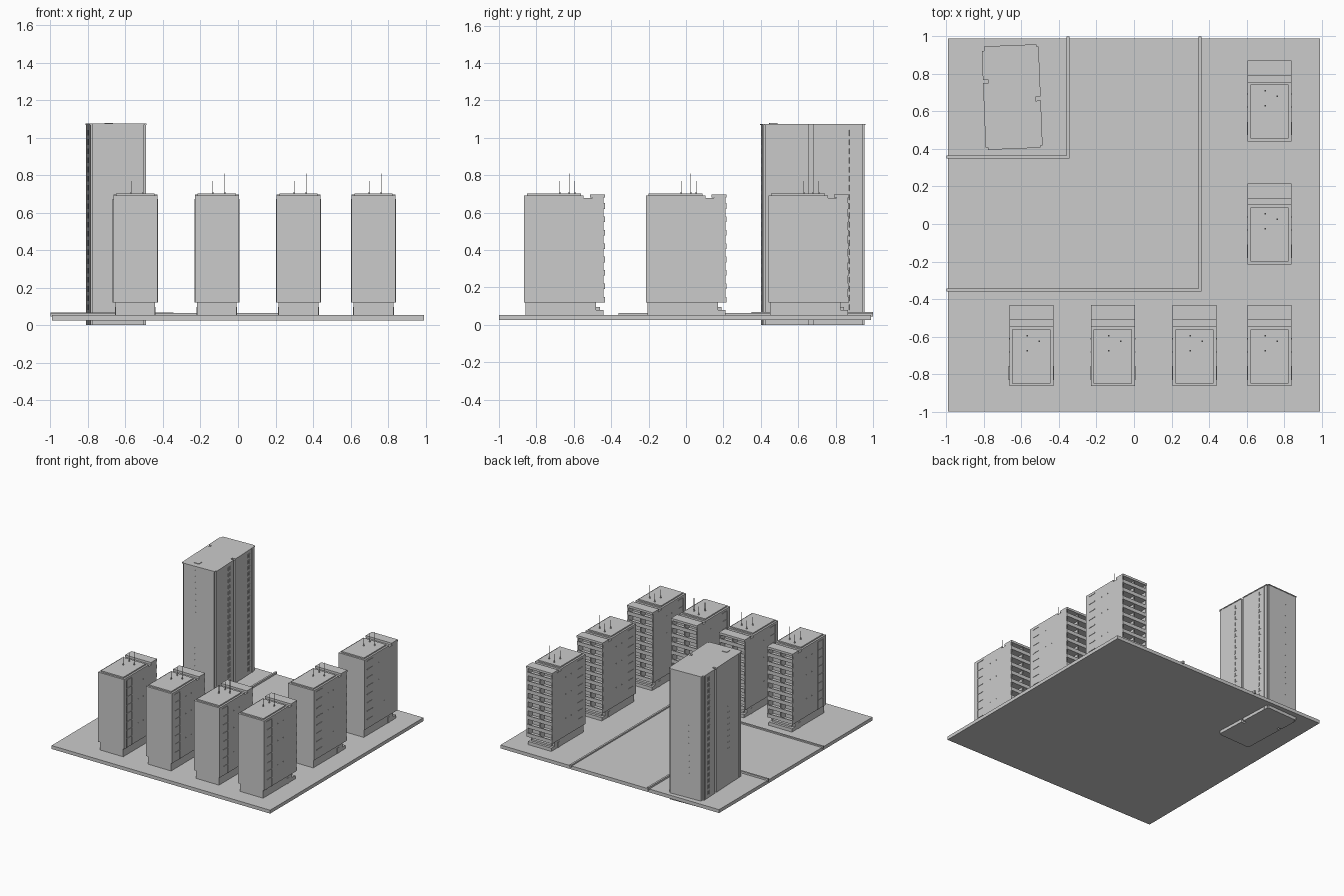
import bpy, bmesh, math
from mathutils import Matrix, Vector

if "Cube" in bpy.data.objects:
    bpy.data.objects.remove(bpy.data.objects["Cube"])


def boxes(name, items):
    """One mesh object from a list of (x0, x1, y0, y1, z0, z1) boxes."""
    bm = bmesh.new()
    for x0, x1, y0, y1, z0, z1 in items:
        m = Matrix.Translation(((x0 + x1) / 2, (y0 + y1) / 2, (z0 + z1) / 2))
        m = m @ Matrix.Diagonal((x1 - x0, y1 - y0, z1 - z0, 1))
        bmesh.ops.create_cube(bm, size=1, matrix=m)
    return finish(name, bm)


def prism(name, pts, z0, z1):
    """Extrude a closed outline upwards."""
    bm = bmesh.new()
    f = bm.faces.new([bm.verts.new((x, y, z0)) for x, y in pts])
    r = bmesh.ops.extrude_face_region(bm, geom=[f])
    top = [v for v in r["geom"] if isinstance(v, bmesh.types.BMVert)]
    bmesh.ops.translate(bm, verts=top, vec=(0, 0, z1 - z0))
    return finish(name, bm)


def finish(name, bm):
    bmesh.ops.recalc_face_normals(bm, faces=bm.faces)
    me = bpy.data.meshes.new(name)
    bm.to_mesh(me)
    bm.free()
    ob = bpy.data.objects.new(name, me)
    bpy.context.collection.objects.link(ob)
    return ob


# Site slab and the two L-shaped kerbs
boxes("site_slab", [(-0.992, 0.992, -1, 0.988, 0.025, 0.053)])
boxes("inner_kerb", [(-1, -0.345, 0.35, 0.365, 0.045, 0.068),
                     (-0.36, -0.345, 0.365, 1, 0.045, 0.068)])
boxes("outer_kerb", [(-1, 0.36, -0.36, -0.345, 0.045, 0.064),
                     (0.345, 0.36, -0.345, 1, 0.045, 0.064)])

# Apartment block parts, local origin at its front left corner
W, FLOORS, Z0, Z1 = 0.235, 8, 0.12, 0.692
H = (Z1 - Z0) / FLOORS

podium = boxes("podium", [(0.012, W - 0.012, 0.008, 0.385, 0.045, Z0)])
body = boxes("main_body", [(0, W, 0, 0.318, Z0, Z1),
                           (0, W, 0.318, 0.365, Z0, 0.678)])
roof = boxes("roof_deck", [(0.015, W - 0.015, 0.015, 0.303, Z1, 0.702)])

# Balcony stack on the back: side walls, floors, parapets and a divider
stack = [(0, 0.01, 0.365, 0.425, Z0, Z1), (W - 0.01, W, 0.365, 0.425, Z0, Z1),
         (W / 2 - 0.004, W / 2 + 0.004, 0.365, 0.422, Z0, Z1),
         (0, W, 0.352, 0.432, 0.68, 0.698)]
for i in range(FLOORS):
    z = Z0 + i * H
    stack.append((0.002, W - 0.002, 0.365, 0.43, z, z + 0.008))
    stack.append((0.002, W - 0.002, 0.424, 0.432, z, z + 0.03))
balconies = boxes("balconies", stack)

# Entrance steps and side doors
entrance = boxes("entrance", [(0.012, W - 0.012, 0.385, 0.425, 0.045, 0.08),
                              (0.03, W - 0.03, 0.385, 0.405, 0.08, 0.095)])
doors = boxes("side_doors", [(x - 0.003, x + 0.003, 0.315, 0.342, 0.053, 0.098)
                             for x in (0.012, W - 0.012)])

# Window ledges and small vents on both side walls
ledges, vents, frames = [], [], []
for x in (0, W):
    for i in range(FLOORS):
        z = Z0 + 0.07 + i * 0.0683
        ledges.append((x - 0.003, x + 0.003, 0.035, 0.105, z, z + 0.006))
    for y in (0.035, 0.18, 0.25):
        for z in (0.262, 0.46, 0.60):
            vents.append((x - 0.002, x + 0.002, y, y + 0.006, z, z + 0.006))
    for y in (0.033, 0.101):
        frames.append((x - 0.003, x + 0.003, y, y + 0.006, Z0, 0.672))
side_ledges = boxes("window_ledges", ledges)
side_vents = boxes("wall_vents", vents)
window_frames = boxes("window_frames", frames)

# Roof masts
masts = boxes("roof_masts", [(x - r, x + r, y - r, y + r, 0.70, z)
              for x, y, z in ((0.095, 0.19, 0.77), (0.16, 0.24, 0.81), (0.095, 0.27, 0.77))
              for r in (0.0015,)] +
              [(x - 0.004, x + 0.004, y - 0.004, y + 0.004, 0.70, 0.71)
               for x, y in ((0.095, 0.19), (0.16, 0.24), (0.095, 0.27))])

# Repeat the block around the corner of the site
parts = [podium, body, roof, balconies, entrance, doors, side_ledges,
         side_vents, masts, window_frames]
spots = [(-0.665, -0.865), (-0.23, -0.865), (0.205, -0.865), (0.605, -0.865),
         (0.605, -0.215), (0.605, 0.44)]
for n, (x, y) in enumerate(spots):
    for p in parts:
        if p is window_frames and n > 3:
            continue
        ob = p if n == 0 else p.copy()
        ob.location = (x, y, 0)
        if n:
            bpy.context.collection.objects.link(ob)

# Tower outline with chamfer-like corner steps and a slot in each long side
hx, hy, s = 0.148, 0.272, 0.012


def tower_outline(hx, hy):
    return [(-hx + s, -hy), (hx - s, -hy), (hx - s, -hy + s), (hx, -hy + s),
            (hx, -0.025), (hx - 0.028, -0.025), (hx - 0.028, -0.004), (hx, -0.004),
            (hx, hy - s), (hx - s, hy - s), (hx - s, hy), (-hx + s, hy),
            (-hx + s, hy - 2 * s), (-hx, hy - 2 * s), (-hx, 0.098),
            (-hx + 0.028, 0.098), (-hx + 0.028, 0.08), (-hx, 0.08),
            (-hx, -hy + s), (-hx + s, -hy + s)]


tower = [prism("tower_shaft", tower_outline(hx, hy), 0.0, 1.068),
         prism("tower_roof_cap", tower_outline(hx + 0.004, hy + 0.004), 1.068, 1.075)]

# Window columns, pilasters and rooftop hatch of the tower
wins, pil = [], []
for i in range(20):
    z = 0.08 + i * 0.049
    for sy in (-1, 1):
        wins.append((-0.036, -0.026, sy * hy - 0.002, sy * hy + 0.002, z, z + 0.03))
    for sx in (-1, 1):
        for y in (-0.10, -0.08, 0.17, 0.19):
            wins.append((sx * hx - 0.002, sx * hx + 0.002, y, y + 0.008, z, z + 0.03))
for sx in (-1, 1):
    for y in (-0.235, 0.225):
        pil.append((sx * hx - 0.003, sx * hx + 0.003, y, y + 0.008, 0, 1.068))
tower.append(boxes("tower_windows", wins))
tower.append(boxes("tower_pilasters", pil))
tower.append(boxes("tower_roof_hatch", [(-0.07, -0.025, -0.23, -0.187, 1.07, 1.079)]))
for ob in tower:
    ob.location = (-0.65, 0.677, 0)
    ob.rotation_euler.z = math.radians(2.3)
